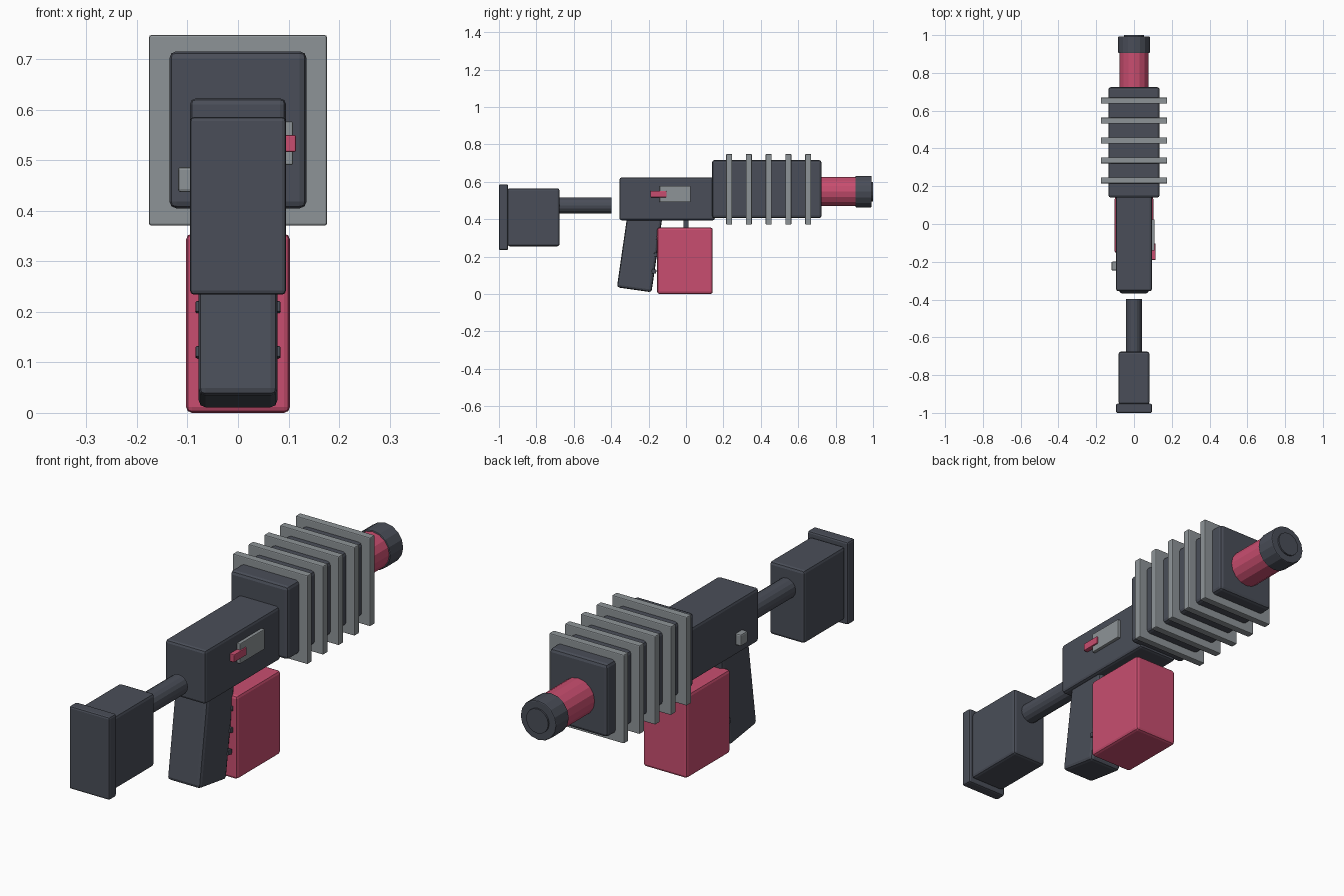
import bpy, bmesh, math
from mathutils import Matrix

if "Cube" in bpy.data.objects:
    bpy.data.objects.remove(bpy.data.objects["Cube"])


def material(name, rgb):
    m = bpy.data.materials.new(name)
    m.diffuse_color = (*rgb, 1)
    m.use_nodes = True
    m.node_tree.nodes["Principled BSDF"].inputs["Base Color"].default_value = m.diffuse_color
    return m


DARK = material("dark slate", (0.068, 0.076, 0.098))
GREY = material("light grey", (0.27, 0.295, 0.31))
RED = material("rose red", (0.58, 0.076, 0.16))


def finish(name, bm, mat, bevel):
    me = bpy.data.meshes.new(name)
    bm.to_mesh(me)
    bm.free()
    ob = bpy.data.objects.new(name, me)
    bpy.context.collection.objects.link(ob)
    me.materials.append(mat)
    if bevel:
        mod = ob.modifiers.new("bevel", "BEVEL")
        mod.width = bevel
        mod.segments = 2
        mod.limit_method = "ANGLE"
        mod.angle_limit = math.radians(40)
    return ob


def box(name, x, y, z, mat, bevel=0.012):
    """Bevelled box from (min, max) ranges."""
    bm = bmesh.new()
    bmesh.ops.create_cube(bm, size=1)
    for v in bm.verts:
        v.co = [sum(r) / 2 + c * (r[1] - r[0]) for c, r in zip(v.co, (x, y, z))]
    return finish(name, bm, mat, bevel)


def tube(name, radius, y0, y1, z, mat, bevel=0.0, sides=16):
    """Faceted cylinder lying along y."""
    bm = bmesh.new()
    bmesh.ops.create_cone(bm, cap_ends=True, segments=sides, radius1=radius,
                          radius2=radius, depth=y1 - y0)
    bmesh.ops.transform(bm, verts=bm.verts, matrix=Matrix.Translation((0, (y0 + y1) / 2, z))
                        @ Matrix.Rotation(-math.pi / 2, 4, "X"))
    return finish(name, bm, mat, bevel)


# Stock
box("butt_plate", (-0.095, 0.095), (-1.0, -0.951), (0.234, 0.586), DARK, 0.008)
box("stock_body", (-0.082, 0.082), (-0.955, -0.676), (0.255, 0.565), DARK)
tube("stock_rod", 0.043, -0.69, -0.398, 0.473, DARK)

# Receiver and cooling shroud
box("receiver", (-0.095, 0.095), (-0.356, 0.155), (0.394, 0.623), DARK)
box("barrel_shroud", (-0.136, 0.136), (0.139, 0.725), (0.405, 0.716), DARK, 0.014)
for i in range(5):
    y = 0.231 + i * 0.1055
    box(f"cooling_fin_{i + 1}", (-0.176, 0.176), (y - 0.016, y + 0.016),
        (0.371, 0.748), GREY, 0.004)

# Barrel and muzzle
tube("barrel", 0.078, 0.70, 0.92, 0.547, RED)
tube("muzzle_cap", 0.084, 0.905, 0.993, 0.547, DARK, 0.004)
tube("muzzle_core", 0.052, 0.95, 1.0, 0.547, DARK)

# Raked grip with finger ribs on its front
rake = Matrix.Translation((0, -0.2455, 0.24)) @ Matrix.Rotation(math.radians(-8.2), 4, "X")
grip = box("grip", (-0.078, 0.078), (-0.0935, 0.0935), (-0.22, 0.22), DARK, 0.014)
grip.matrix_world = rake
for i in range(3):
    z = -0.108 + i * 0.09
    rib = box(f"grip_rib_{i + 1}", (-0.084, 0.084), (0.078, 0.103),
              (z - 0.011, z + 0.011), DARK, 0.003)
    rib.matrix_world = rake

# Magazine and the post that holds it
box("magazine", (-0.103, 0.103), (-0.154, 0.143), (0.0, 0.355), RED)
box("magazine_post", (-0.03, 0.03), (-0.014, 0.014), (0.34, 0.41), DARK, 0.003)

# Side details
box("bolt_plate", (0.08, 0.109), (-0.141, 0.025), (0.491, 0.577), GREY, 0.003)
box("bolt_lever", (0.09, 0.115), (-0.19, -0.104), (0.517, 0.55), RED, 0.003)
box("release_button", (-0.119, -0.08), (-0.246, -0.199), (0.437, 0.487), GREY, 0.006)
